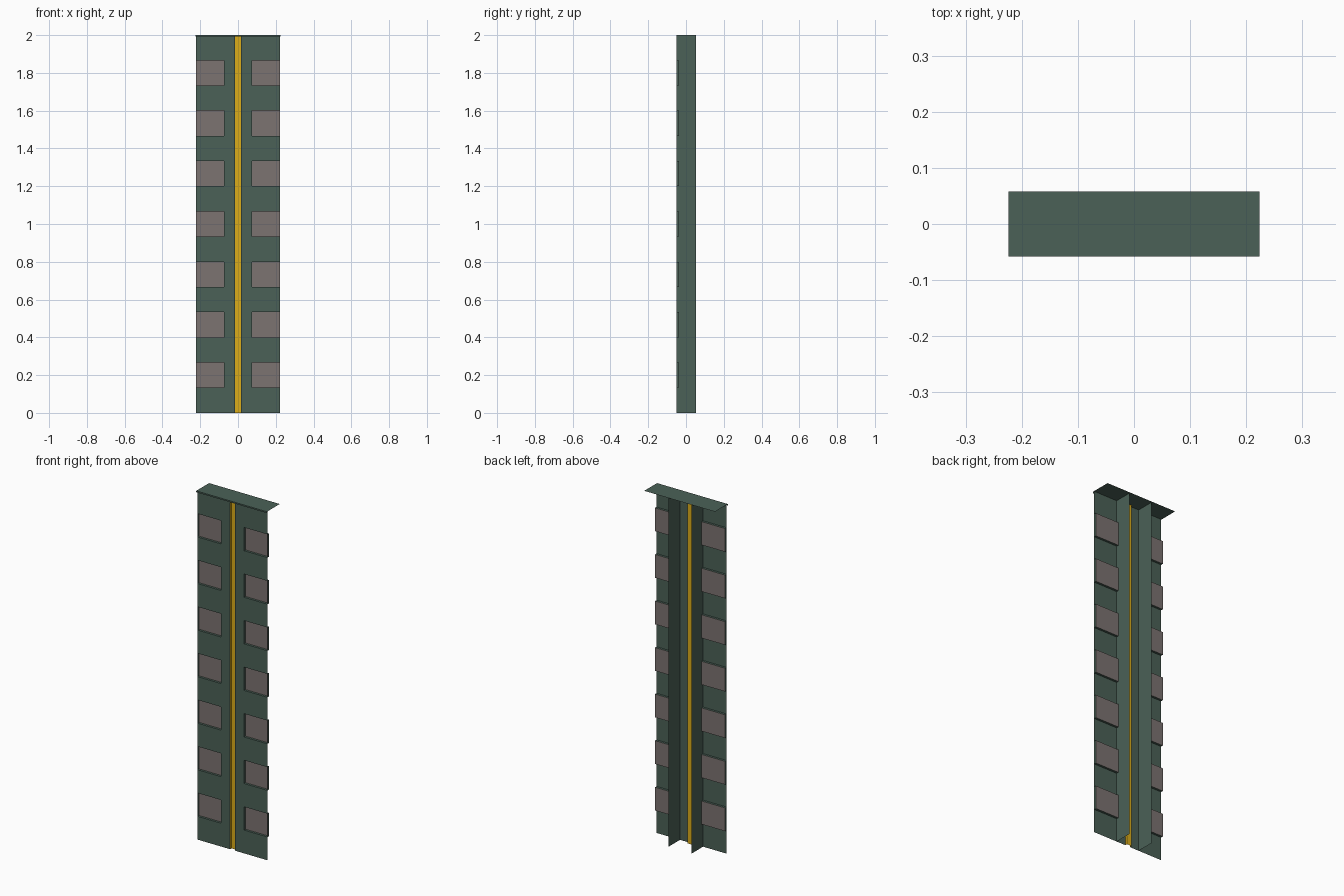
import bpy, bmesh

if "Cube" in bpy.data.objects:
    bpy.data.objects.remove(bpy.data.objects["Cube"])

FRONT, FLOOR = -0.050, -0.037      # front sheet and recess depth
EDGE, RIB, SLOT = 0.222, 0.073, 0.015
ROWS = 15
STEP = 2.0 / ROWS


def material(name, rgb):
    m = bpy.data.materials.new(name)
    m.diffuse_color = (*rgb, 1)
    m.use_nodes = True
    m.node_tree.nodes["Principled BSDF"].inputs["Base Color"].default_value = m.diffuse_color
    return m


GREEN = material("green_paint", (0.07, 0.12, 0.095))
GREY = material("warm_grey", (0.20, 0.172, 0.165))
YELLOW = material("yellow_paint", (0.72, 0.42, 0.01))


def finish(name, bm, mats):
    bmesh.ops.remove_doubles(bm, verts=bm.verts, dist=1e-5)
    me = bpy.data.meshes.new(name)
    bm.to_mesh(me)
    bm.free()
    for m in mats:
        me.materials.append(m)
    ob = bpy.data.objects.new(name, me)
    bpy.context.collection.objects.link(ob)
    return ob


def strip(name, profile, axis_range, axis, mat):
    """Sweep an open 2D profile straight along z or x."""
    bm = bmesh.new()
    a, b = axis_range
    place = (lambda p, t: (p[0], p[1], t)) if axis == 'z' else (lambda p, t: (t, p[0], p[1]))
    for p, q in zip(profile, profile[1:]):
        bm.faces.new([bm.verts.new(c) for c in
                      (place(p, a), place(q, a), place(q, b), place(p, b))])
    return finish(name, bm, [mat])


# front sheets with alternating pockets pushed towards the back
for side, xs in (("left", (-EDGE, -RIB, -SLOT)), ("right", (SLOT, RIB, EDGE))):
    bm = bmesh.new()
    pockets = []
    for r in range(ROWS):
        z0, z1 = r * STEP, (r + 1) * STEP
        for x0, x1 in zip(xs, xs[1:]):
            f = bm.faces.new([bm.verts.new(c) for c in (
                (x0, FRONT, z0), (x1, FRONT, z0), (x1, FRONT, z1), (x0, FRONT, z1))])
            if r % 2 and max(abs(x0), abs(x1)) == EDGE:
                pockets.append(f)
    bmesh.ops.remove_doubles(bm, verts=bm.verts, dist=1e-5)
    for f in pockets:
        new = bmesh.ops.extrude_discrete_faces(bm, faces=[f])["faces"][0]
        new.material_index = 1
        bmesh.ops.translate(bm, verts=new.verts, vec=(0, FLOOR - FRONT, 0))
    finish(side + "_front_panel", bm, [GREEN, GREY])

# yellow channel in the middle
strip("centre_channel",
      [(-SLOT, FRONT), (-SLOT, FLOOR), (SLOT, FLOOR), (SLOT, FRONT)], (0, 2), 'z', YELLOW)

# upright ribs behind the panel
for side, s in (("left", -1), ("right", 1)):
    strip(side + "_rib", [(s * RIB, FRONT), (s * RIB, 0.053)], (0, 2), 'z', GREEN)

# top cover with a small folded front lip
strip("top_cover", [(-0.058, 1.992), (-0.058, 2.0), (0.058, 2.0)], (-0.224, 0.224), 'x', GREEN)
